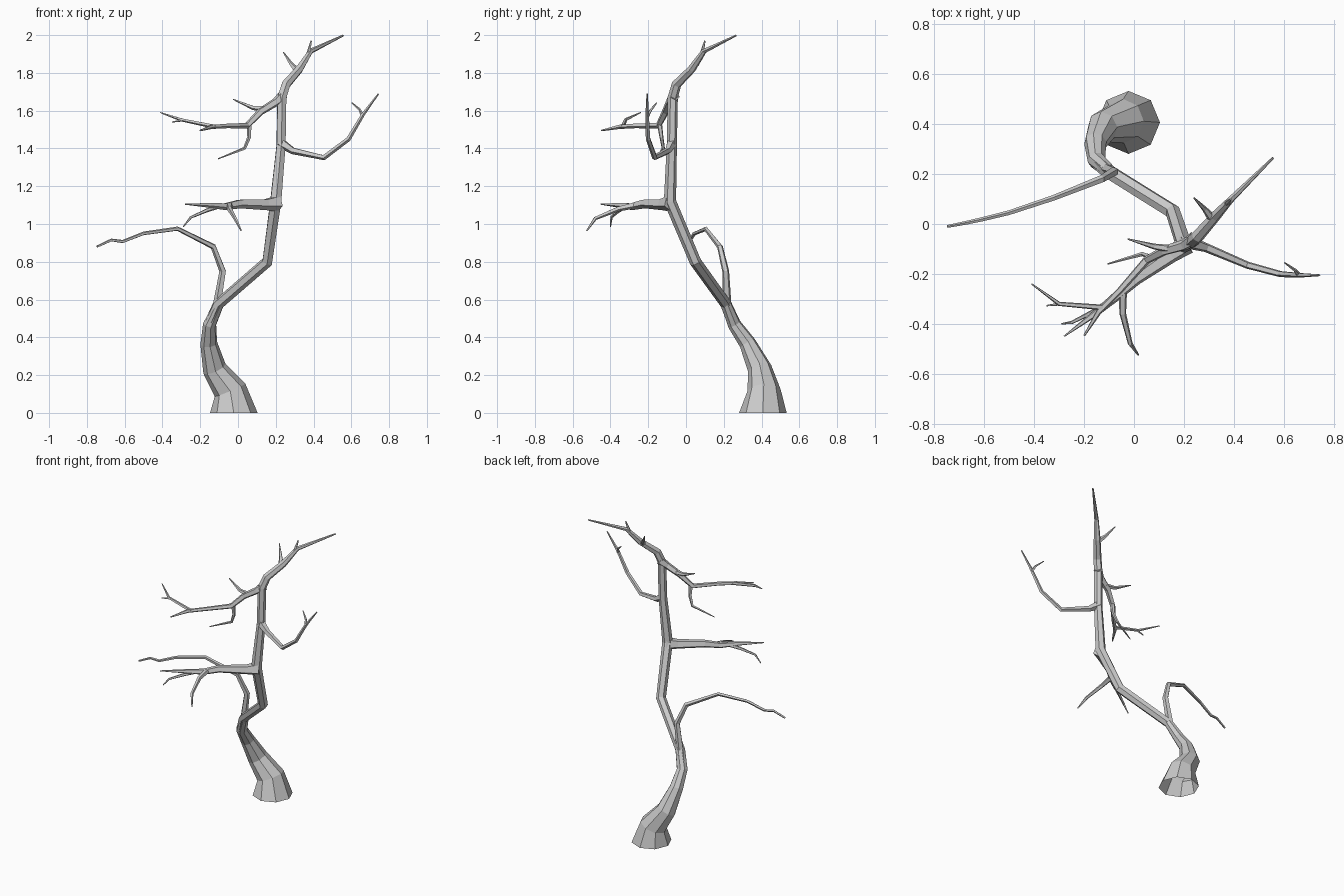
import bpy, bmesh, math
from mathutils import Vector


def tube(name, pts, sides=5, ground=False):
    """Tapered faceted tube through (x, y, z, radius) points; a ground tube is open below."""
    bm = bmesh.new()
    P = [Vector(p[:3]) for p in pts]
    rings, normal, last = [], None, None
    for i, p in enumerate(P):
        a = (p - P[i - 1]).normalized() if i else None
        b = (P[i + 1] - p).normalized() if i < len(P) - 1 else None
        t = ((a or b) + (b or a)).normalized()
        if i == 0 and ground:
            t = Vector((0, 0, 1))
        if normal is None:
            ref = Vector((1, 0, 0)) if abs(t.z) > 0.7 else Vector((0, 0, 1))
            normal = ref - t * ref.dot(t)
        else:
            normal = last.rotation_difference(t) @ normal
        normal = (normal - t * normal.dot(t)).normalized()
        side = t.cross(normal)
        last = t
        r = pts[i][3]
        turn = 0 if ground else 0.5
        rings.append([bm.verts.new(p + r * (normal * math.cos(k) + side * math.sin(k)))
                      for k in (2 * math.pi * (j + turn) / sides for j in range(sides))])
    for lo, hi in zip(rings, rings[1:]):
        for j in range(sides):
            k = (j + 1) % sides
            bm.faces.new((lo[j], lo[k], hi[k], hi[j]))
    if not ground:
        bm.faces.new(rings[0][::-1])
    bm.faces.new(rings[-1])
    bmesh.ops.recalc_face_normals(bm, faces=bm.faces)
    me = bpy.data.meshes.new(name)
    bm.to_mesh(me)
    bm.free()
    ob = bpy.data.objects.new(name, me)
    bpy.context.collection.objects.link(ob)


# Trunk: flared octagonal foot, then thinner leaning stem to the crown tip
tube("lower_trunk", [(-.022, .407, 0, .126), (-.042, .413, .12, .088), (-.125, .39, .235, .064),
                     (-.155, .325, .37, .045), (-.15, .255, .47, .036), (-.1, .212, .58, .028)],
     8, True)
tube("upper_trunk", [(-.15, .255, .47, .033), (-.105, .212, .575, .03), (.155, .05, .8, .031),
                     (.2, -.085, 1.12, .033), (.228, -.075, 1.42, .027), (.232, -.07, 1.67, .027),
                     (.255, -.05, 1.74, .026), (.325, .03, 1.82, .022), (.385, .095, 1.915, .014),
                     (.557, .265, 1.998, .005)], 6)
tube("crown_twig_right", [(.37, .08, 1.89, .012), (.388, .1, 1.97, .004)])
tube("crown_twig_left", [(.315, .02, 1.81, .019), (.283, .06, 1.845, .011), (.24, .105, 1.91, .003)])

# Low left branch that arches over and droops
tube("low_left_branch", [(-.115, .22, .54, .024), (-.08, .21, .75, .019), (-.13, .18, .88, .016),
                         (-.32, .105, .975, .012), (-.5, .045, .95, .01), (-.61, .018, .907, .009),
                         (-.67, .005, .915, .008), (-.747, -.01, .88, .006)])

# Middle branch toward the front left
tube("middle_branch", [(.21, -.08, 1.11, .045), (.15, -.125, 1.105, .032), (.01, -.22, 1.108, .025),
                       (-.065, -.285, 1.093, .02), (-.15, -.355, 1.1, .014), (-.28, -.45, 1.105, .003)])
tube("middle_twig_front", [(-.045, -.27, 1.1, .018), (-.045, -.36, 1.08, .014),
                           (-.015, -.48, 1.03, .01), (.017, -.525, .965, .004)])
tube("middle_twig_left", [(-.11, -.32, 1.093, .014), (-.17, -.355, 1.07, .01),
                          (-.25, -.395, 1.035, .007), (-.29, -.4, .985, .003)])

# Upper left branch with its twigs
tube("upper_left_branch", [(.24, -.06, 1.68, .03), (.2, -.085, 1.645, .023), (.12, -.108, 1.595, .02),
                           (.05, -.145, 1.522, .017), (-.06, -.27, 1.52, .013),
                           (-.14, -.35, 1.515, .012), (-.2, -.448, 1.495, .004)])
tube("upper_left_twig", [(-.12, -.335, 1.515, .012), (-.3, -.32, 1.552, .009), (-.41, -.24, 1.59, .003)])
tube("upper_left_twiglet", [(-.29, -.32, 1.55, .007), (-.35, -.327, 1.54, .003)])
tube("upper_left_spur", [(.15, -.1, 1.61, .017), (.08, -.09, 1.615, .012), (-.025, -.06, 1.66, .003)])
tube("upper_left_drop", [(.06, -.14, 1.53, .014), (.06, -.13, 1.46, .011),
                         (.035, -.12, 1.4, .009), (-.105, -.16, 1.345, .003)])

# Right branch that dips and curls upward
tube("right_branch", [(.225, -.075, 1.43, .028), (.29, -.095, 1.388, .019), (.455, -.165, 1.352, .015),
                      (.585, -.2, 1.45, .013), (.662, -.205, 1.58, .01), (.744, -.205, 1.69, .004)])
tube("right_branch_twig", [(.66, -.205, 1.57, .01), (.645, -.185, 1.605, .007), (.603, -.155, 1.642, .003)])
